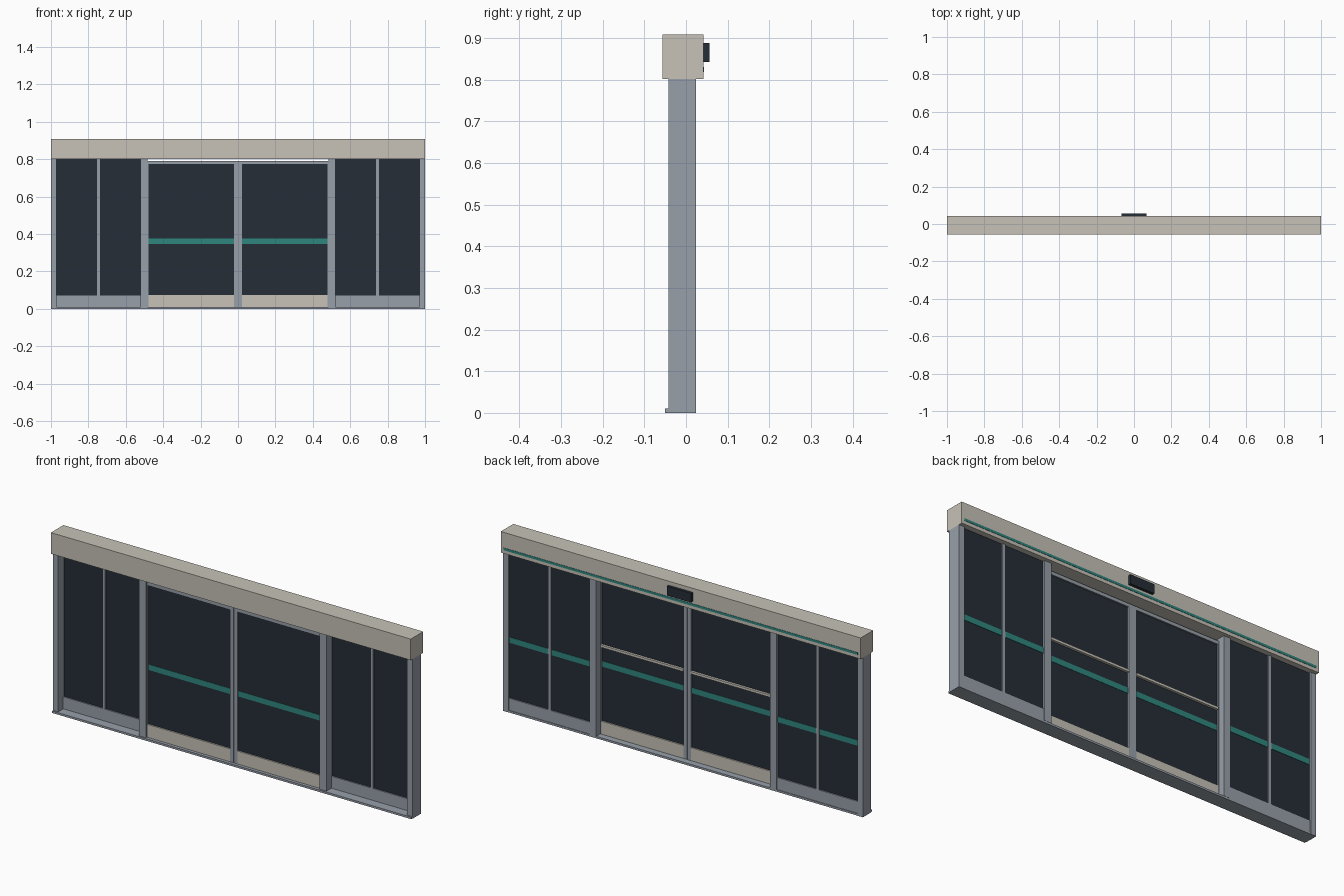
import bpy

cube = bpy.data.objects.get("Cube")
if cube:
    bpy.data.objects.remove(cube, do_unlink=True)


def make_material(name, rgb):
    mat = bpy.data.materials.new(name)
    mat.use_nodes = True
    mat.diffuse_color = (*rgb, 1)
    bsdf = mat.node_tree.nodes["Principled BSDF"]
    bsdf.inputs["Base Color"].default_value = (*rgb, 1)
    bsdf.inputs["Roughness"].default_value = 0.6
    return mat


BEIGE = make_material("warm beige", (0.57, 0.54, 0.48))
METAL = make_material("grey metal", (0.31, 0.35, 0.40))
GLASS = make_material("dark glass", (0.018, 0.027, 0.037))
TEAL = make_material("teal", (0.028, 0.235, 0.21))


def box(name, x, y, z, mat):
    """Axis-aligned box from (min, max) ranges."""
    corners = [(a, b, c) for a in x for b in y for c in z]
    faces = [(0, 1, 3, 2), (4, 6, 7, 5), (0, 4, 5, 1),
             (2, 3, 7, 6), (0, 2, 6, 4), (1, 5, 7, 3)]
    mesh = bpy.data.meshes.new(name)
    mesh.from_pydata(corners, [], faces)
    mesh.materials.append(mat)
    obj = bpy.data.objects.new(name, mesh)
    bpy.context.collection.objects.link(obj)
    return obj


def pair(name, x, y, z, mat):
    """The same box on the left (+x) and the right (-x)."""
    box("left_" + name, x, y, z, mat)
    box("right_" + name, (-x[1], -x[0]), y, z, mat)


SILL_TOP, HEAD = 0.01, 0.802
BAND = (0.347, 0.375)

# Header with its stripe and sensor on the back
box("header", (-1, 1), (-0.057, 0.042), (HEAD, 0.908), BEIGE)
box("header_stripe", (-0.985, 0.985), (0.041, 0.0435), (0.819, 0.831), TEAL)
box("sensor", (-0.067, 0.067), (0.042, 0.056), (0.842, 0.888), GLASS)

# Sill and posts
box("sill", (-0.998, 0.998), (-0.05, 0.023), (0, SILL_TOP), METAL)
pair("outer_post", (0.97, 1), (-0.042, 0.024), (0, HEAD), METAL)
pair("inner_post", (0.483, 0.52), (-0.042, 0.024), (SILL_TOP, HEAD), METAL)

# Fixed side panels, set towards the back
pair("side_glass", (0.52, 0.97), (0.004, 0.014), (0.07, HEAD), GLASS)
pair("side_bottom_rail", (0.52, 0.97), (-0.002, 0.02), (SILL_TOP, 0.07), METAL)
pair("side_mullion", (0.737, 0.753), (-0.002, 0.02), (0.07, HEAD), METAL)
pair("side_band", (0.52, 0.97), (0.0135, 0.016), BAND, TEAL)

# Sliding doors, set towards the front
DOOR = (-0.034, -0.01)
pair("door_glass", (0.02, 0.484), (-0.027, -0.017), (0.075, 0.773), GLASS)
pair("door_meeting_stile", (0.0005, 0.021), DOOR, (SILL_TOP, 0.79), METAL)
pair("door_outer_stile", (0.478, 0.498), DOOR, (SILL_TOP, 0.79), METAL)
pair("door_top_rail", (0.021, 0.478), DOOR, (0.773, 0.79), METAL)
pair("door_bottom_rail", (0.021, 0.478), DOOR, (SILL_TOP, 0.075), BEIGE)
pair("door_band", (0.021, 0.478), (-0.0285, -0.0155), BAND, TEAL)
pair("door_push_bar", (0.021, 0.478), (-0.017, -0.005), (0.448, 0.46), BEIGE)
